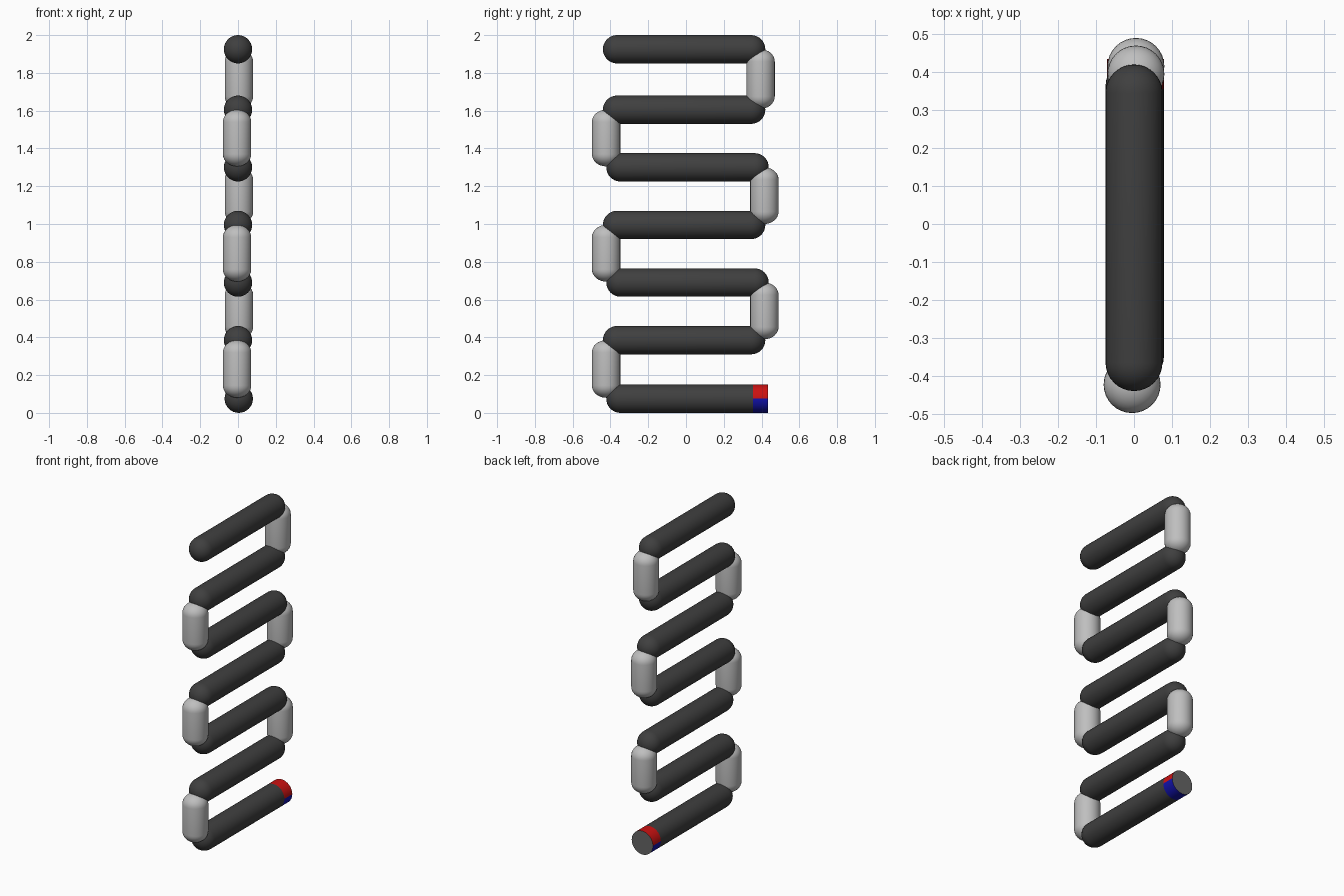
import bpy
import bmesh
import math
from mathutils import Vector

if "Cube" in bpy.data.objects:
    bpy.data.objects.remove(bpy.data.objects["Cube"], do_unlink=True)

RADIUS = 0.075
SIDES = 32
CAP_STEPS = 8


def material(name, r, g, b):
    mat = bpy.data.materials.new(name)
    mat.use_nodes = True
    mat.diffuse_color = (r, g, b, 1)
    mat.node_tree.nodes["Principled BSDF"].inputs["Base Color"].default_value = (r, g, b, 1)
    return mat


CHARCOAL = material("charcoal", 0.05, 0.05, 0.05)
LIGHT_GREY = material("light grey", 0.52, 0.52, 0.52)
MID_GREY = material("mid grey", 0.13, 0.13, 0.13)
RED = material("red", 0.6, 0.006, 0.006)
BLUE = material("blue", 0.006, 0.006, 0.42)


def round_cap(tip, height):
    """Profile points (radius, position) from a rounded tip to the straight part."""
    points = []
    for i in range(CAP_STEPS + 1):
        a = math.pi / 2 * i / CAP_STEPS
        points.append((RADIUS * math.sin(a), tip + height * (1 - math.cos(a))))
    return points


def lathe(name, profile, centre, along_y, mats, rule=None):
    """Turn a profile about the y or z axis; rule picks a face's material."""
    bm = bmesh.new()
    rings = []
    for r, t in profile:
        ring = []
        for k in range(SIDES if r > 1e-6 else 1):
            a = 2 * math.pi * k / SIDES
            u, v = r * math.cos(a), r * math.sin(a)
            ring.append(bm.verts.new((u, t, v) if along_y else (u, v, t)))
        rings.append(ring)
    for low, high in zip(rings, rings[1:]):
        for k in range(SIDES):
            n = (k + 1) % SIDES
            corners = [low[k % len(low)], low[n % len(low)],
                       high[n % len(high)], high[k % len(high)]]
            bm.faces.new(list(dict.fromkeys(corners)))
    bmesh.ops.recalc_face_normals(bm, faces=bm.faces)
    if rule:
        for face in bm.faces:
            face.material_index = rule(face.normal, face.calc_center_median())
    mesh = bpy.data.meshes.new(name)
    bm.to_mesh(mesh)
    bm.free()
    for mat in mats:
        mesh.materials.append(mat)
    obj = bpy.data.objects.new(name, mesh)
    obj.location = Vector(centre)
    bpy.context.collection.objects.link(obj)
    bpy.ops.object.select_all(action='DESELECT')
    obj.select_set(True)
    bpy.context.view_layer.objects.active = obj
    bpy.ops.object.shade_smooth_by_angle(angle=math.radians(40))


def capsule(name, start, end, cap, centre, along_y, mat):
    profile = round_cap(start, cap) + [(r, start + end - t) for r, t in reversed(round_cap(start, cap))]
    lathe(name, profile, centre, along_y, [mat])


# Long bars, bottom to top
heights = [0.075, 0.385, 0.69, 0.995, 1.30, 1.605, 1.925]
for i, z in enumerate(heights[1:], 2):
    shift = -0.01 if i % 2 == 0 or i == 7 else 0.008
    capsule(f"bar_{i}", shift - 0.43, shift + 0.43, RADIUS, (0, 0, z), True, CHARCOAL)

# Bottom bar with a flat end and a two-colour band
BAND_START, BAND_END = 0.355, 0.435


def band_rule(normal, middle):
    if normal.y > 0.9 and middle.y > BAND_START:
        return 3
    if middle.y > BAND_START:
        return 1 if middle.z > 0 else 2
    return 0


lathe("bar_1_banded",
      round_cap(-0.422, RADIUS) + [(RADIUS, BAND_START), (RADIUS, BAND_END), (0, BAND_END)],
      (0.004, 0, heights[0]), True, [CHARCOAL, RED, BLUE, MID_GREY], band_rule)

# Upright links joining the bars, alternating front and back
for i, (low, high) in enumerate(zip(heights, heights[1:])):
    front = i % 2 == 0
    y = -0.423 if front else (0.395 if i == 5 else 0.415)
    capsule(f"{'front' if front else 'back'}_link_{i + 1}", low + 0.005, high, 0.065,
            (-0.005 if front else 0.005, y, 0), False, LIGHT_GREY)
